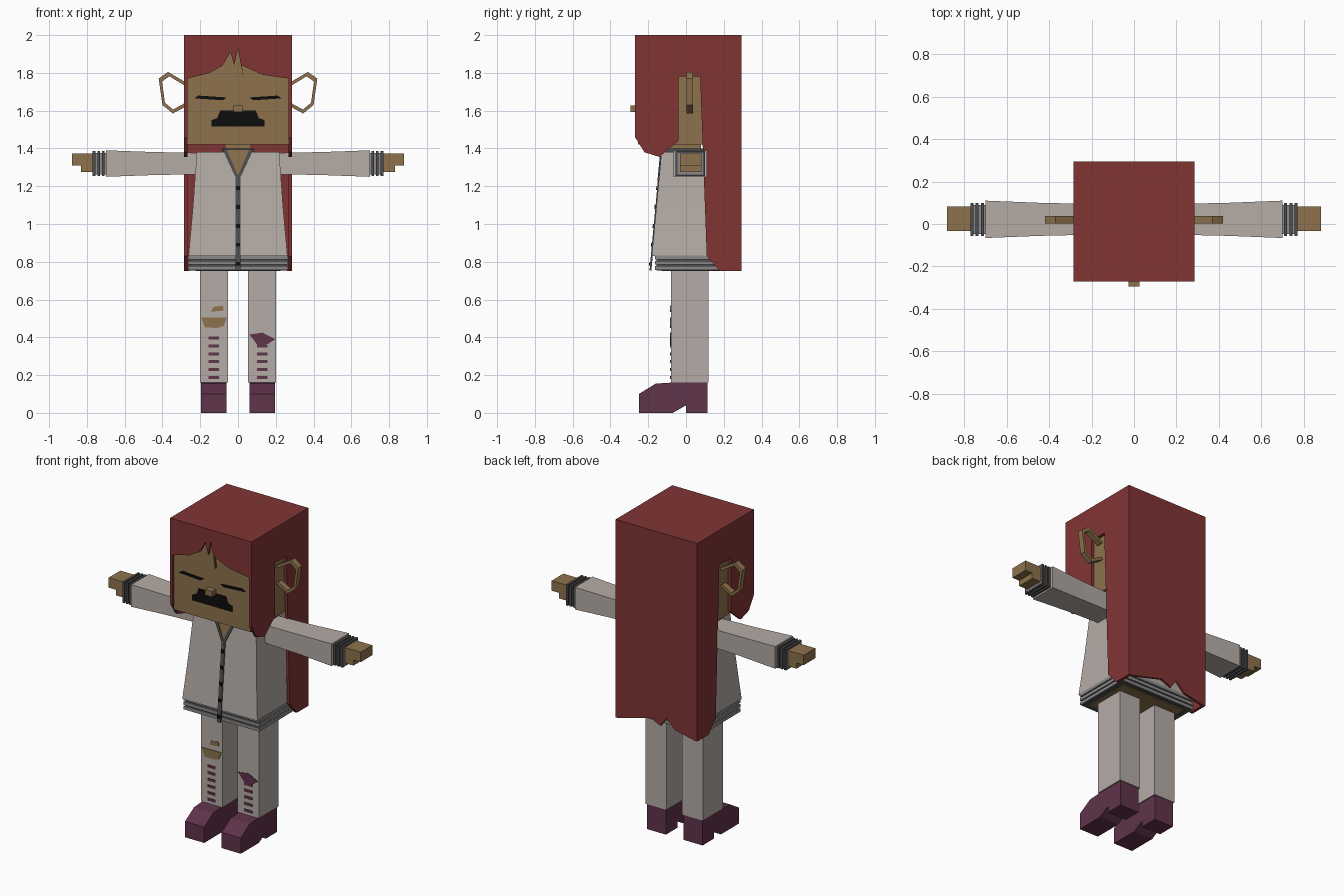
import bpy
import bmesh

if "Cube" in bpy.data.objects:
    bpy.data.objects.remove(bpy.data.objects["Cube"])


def material(name, *linear):
    mat = bpy.data.materials.new(name)
    mat.use_nodes = True
    mat.diffuse_color = (*linear, 1)
    mat.node_tree.nodes["Principled BSDF"].inputs["Base Color"].default_value = (*linear, 1)
    return mat


HAIR = material("dark red hair", .22, .034, .034)
SKIN = material("tan skin", .27, .17, .073)
CLOTH = material("pale cloth", .46, .41, .38)
RIB = material("grey ribbing", .26, .25, .25)
DARK = material("dark grey trim", .076, .076, .08)
PLUM = material("plum leather", .117, .033, .07)
BLACK = material("black", .004, .004, .004)

# Shared levels and depths
TOP, CROWN, CHIN, SHOULDER, WAIST, HEM, ANKLE = 2, 1.98, 1.42, 1.38, .83, .75, .16
HAIR_FRONT, FACE, HAIR_BACK = -.27, -.255, .295
HAIR_SIDE, HEAD_SIDE = .285, .267
SHIN = -.08
PAINT = .005
SIDES = {"left": 1, "right": -1}


def make(name, mat, rings):
    """Skin a list of equal-length vertex rings and cap both ends."""
    bm = bmesh.new()
    loops = [[bm.verts.new(point) for point in ring] for ring in rings]
    for lower, upper in zip(loops, loops[1:]):
        for i in range(len(lower)):
            bm.faces.new((lower[i - 1], lower[i], upper[i], upper[i - 1]))
    bm.faces.new(loops[0])
    bm.faces.new(loops[-1])
    bmesh.ops.recalc_face_normals(bm, faces=bm.faces)
    mesh = bpy.data.meshes.new(name)
    bm.to_mesh(mesh)
    bm.free()
    mesh.materials.append(mat)
    obj = bpy.data.objects.new(name, mesh)
    bpy.context.collection.objects.link(obj)


def side_prism(name, mat, profile, ends):
    """Extrude a y-z profile along x."""
    make(name, mat, [[(x, y, z) for y, z in profile] for x in ends])


def front_prism(name, mat, outline, ends, sign=1):
    """Extrude an x-z outline along y."""
    make(name, mat, [[(sign * x, y, z) for x, z in outline] for y in ends])


def rectangle(across, up):
    (left, right), (low, high) = across, up
    return [(left, low), (right, low), (right, high), (left, high)]


def box(name, mat, x, y, z):
    side_prism(name, mat, rectangle(y, z), x)


def around(middle, half):
    return middle - half, middle + half


def both_ways(half):
    return -half, half


def chest(z):
    """Sloping front of the jacket."""
    return -.13 - (SHOULDER - z) * .093


def chest_plate(name, mat, outline, lift):
    make(name, mat, [[(x, chest(z) - d, z) for x, z in outline] for d in (-PAINT, lift)])


# Head and face
box("head", SKIN, both_ways(HEAD_SIDE), (FACE, .28), (CHIN, CROWN))
box("neck", SKIN, both_ways(.07), both_ways(.08), (SHOULDER, CHIN))
box("nose", SKIN, both_ways(.025), (-.295, FACE), around(1.61, .018))
half_mouth = [(.14, 1.515), (.14, 1.55), (.11, 1.56), (.095, 1.6)]
mouth = half_mouth + [(-x, z) for x, z in reversed(half_mouth)]
painted = around(FACE, PAINT)
front_prism("mouth", BLACK, mouth, painted)

# Closed eyes and loop ears, the inner rim shrunk towards the loop's middle
eye = [(.06, 1.67), (.21, 1.68), (.23, 1.665), (.08, 1.655)]
ear = [(.26, 1.74), (.37, 1.805), (.42, 1.77), (.4, 1.63), (.345, 1.585), (.26, 1.63)]
rim = [(max(.26, .34 + (x - .34) * .78), 1.69 + (z - 1.69) * .8) for x, z in ear]
for side, sign in SIDES.items():
    front_prism(side + "_closed_eye", BLACK, eye, painted, sign)
    front_prism(side + "_ear", SKIN, ear + rim[::-1], around(.02, .018), sign)

# Hair: cap, side curtains with an ear slot, ragged back and parted fringe
box("hair_cap", HAIR, both_ways(HAIR_SIDE), (HAIR_FRONT, HAIR_BACK), (CROWN, TOP))
curtain = [(HAIR_FRONT, CROWN), (HAIR_FRONT, 1.46), (-.22, SHOULDER), (-.14, 1.355),
           (-.04, 1.44), (-.04, 1.78), (.075, 1.78), (.11, WAIST), (.18, HEM),
           (HAIR_BACK, HEM), (HAIR_BACK, CROWN)]
for side, sign in SIDES.items():
    side_prism(side + "_hair_curtain", HAIR, curtain, (sign * HEAD_SIDE, sign * HAIR_SIDE))
ragged = [(-HEAD_SIDE, HEM), (-.13, .78), (-.07, .84), (-.03, .78), (.04, .81), (HEAD_SIDE, HEM)]
parting = [(-HEAD_SIDE, 1.77), (-.15, 1.8), (-.08, 1.84), (-.04, 1.91), (-.02, 1.84),
           (0, 1.93), (.03, 1.765), (.02, 1.84), (.13, 1.79), (HEAD_SIDE, 1.77)]
crown_edge = [(HEAD_SIDE, CROWN), (-HEAD_SIDE, CROWN)]
front_prism("hair_back", HAIR, ragged + crown_edge, (.28, HAIR_BACK))
front_prism("hair_fringe", HAIR, parting + crown_edge, (HAIR_FRONT, FACE))

# Jacket, flared towards a ribbed waistband
body = []
for z, half, rear in ((WAIST, .262, .21), (1.1, .238, .19), (SHOULDER, .218, .16)):
    body.append([(x, y, z) for x, y in rectangle(both_ways(half), (chest(z), rear))])
make("jacket", CLOTH, body)
box("waistband", DARK, both_ways(.255), (-.156, .2), (HEM + PAINT, WAIST))
for i, level in enumerate(("lower", "middle", "upper")):
    z = HEM + .017 + i * .028
    box(level + "_waist_rib", RIB, both_ways(.264), (-.165, .21), around(z, .01))
box("hips", SKIN, both_ways(.225), (-.13, .18), (HEM, WAIST))

# Neckline, placket and buttons
neckline = SHOULDER + .015
box("collar", DARK, both_ways(.085), around(0, .11), (SHOULDER - .02, SHOULDER + .02))
chest_plate("open_neck", SKIN, [(-.065, neckline), (0, 1.25), (.065, neckline)], .003)
lapel = [(.06, neckline), (.082, neckline), (.012, 1.245), (0, 1.225), (0, 1.255)]
for side, sign in SIDES.items():
    chest_plate(side + "_lapel", DARK, [(sign * x, z) for x, z in lapel], .007)
chest_plate("placket", DARK, rectangle(both_ways(.013), (HEM + PAINT, 1.25)), PAINT)
for i in range(5):
    z = .79 + i * .1
    chest_plate("button", BLACK, rectangle(both_ways(.01), around(z, .01)), .01)

# Sleeves, ribbed cuffs and stepped hands
for side, sign in SIDES.items():
    sleeve = []
    for x, depth, height in ((.19, .072, .056), (.45, .078, .061), (.7, .088, .07)):
        section = rectangle(around(.022, depth), around(1.32, height))
        sleeve.append([(sign * x, y, z) for y, z in section])
    make(side + "_sleeve", CLOTH, sleeve)
    box(side + "_cuff", RIB, (sign * .69, sign * .77), around(.022, .068), around(1.32, .057))
    for i, place in enumerate(("inner", "middle", "outer")):
        x = sign * (.714 + i * .024)
        box(f"{side}_{place}_cuff_rib", DARK, around(x, .007), around(.022, .078), around(1.32, .066))
    palm = around(.025, .058)
    box(side + "_fingers", SKIN, (sign * .76, sign * .88), palm, (1.31, 1.373))
    box(side + "_thumb", SKIN, (sign * .76, sign * .83), palm, (1.275, 1.31))

# Trouser legs, heeled shoes and stitches up the shins
shoe = [(-.25, 0), (-.25, .1), (-.16, .155), (SHIN, ANKLE), (.113, ANKLE),
        (.113, 0), (0, 0), (0, .04), (-.07, 0)]
on_shin = around(SHIN, PAINT * .8)
for side, sign in SIDES.items():
    middle = sign * .128
    box(side + "_trouser_leg", CLOTH, around(middle, .074), (SHIN, .118), (ANKLE, WAIST))
    side_prism(side + "_shoe", PLUM, shoe, around(middle, .067))
    for i in range(6 if side == "right" else 5):
        z = .187 + i * .042
        box(side + "_stitch", PLUM, around(middle, .028), on_shin, around(z, .008))

# Rips and patch on the trousers
knee_rip = [(-.195, .505), (-.06, .505), (-.075, .46), (-.11, .45), (-.175, .452)]
small_rip = [(-.145, .535), (-.13, .56), (-.08, .568), (-.075, .542)]
patch = [(.06, .415), (.13, .425), (.197, .39), (.16, .365), (.105, .358)]
for name, mat, outline in (("knee_rip", SKIN, knee_rip), ("small_rip", SKIN, small_rip),
                           ("shin_patch", PLUM, patch)):
    front_prism(name, mat, outline, on_shin)
